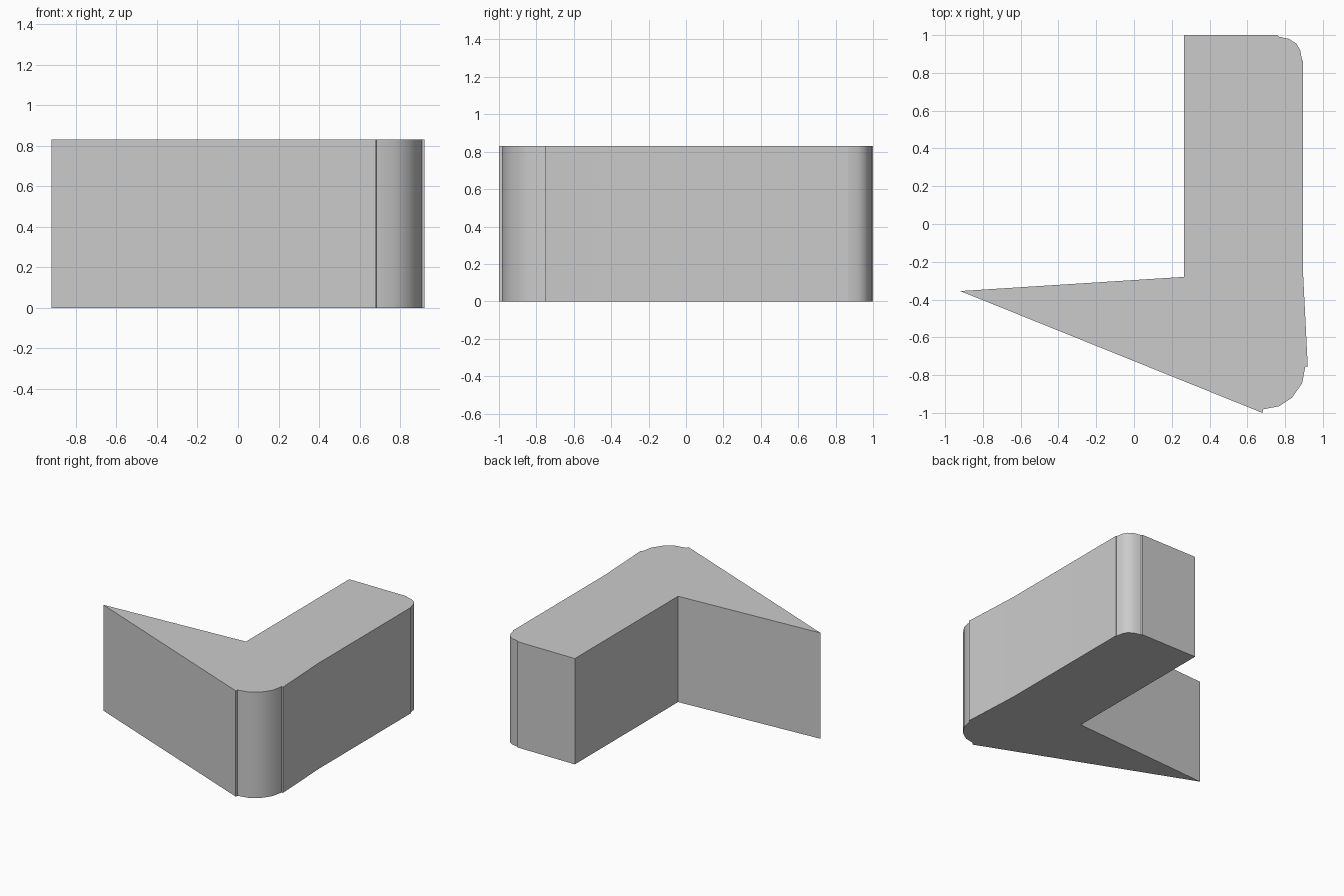
import bpy, bmesh

if "Cube" in bpy.data.objects:
    bpy.data.objects.remove(bpy.data.objects["Cube"])

HEIGHT = 0.83

# Outline seen from above, clockwise from the inner top corner
outline = [
    (0.265, 1.0), (0.76, 1.0),
    # rounded back corner with its small lips
    (0.765, 0.992), (0.82, 0.98), (0.86, 0.955), (0.88, 0.92), (0.89, 0.865),
    (0.896, 0.865), (0.896, -0.28), (0.92, -0.755),
    # rounded front corner with its small lips
    (0.907, -0.755), (0.89, -0.843), (0.838, -0.918), (0.768, -0.965), (0.683, -0.981),
    (0.68, -1.0),
    # pointed tip and inner corner
    (-0.92, -0.355), (0.265, -0.28),
]


def extrude_outline(name, points, height):
    bm = bmesh.new()
    face = bm.faces.new([bm.verts.new((x, y, 0)) for x, y in points])
    top = bmesh.ops.extrude_face_region(bm, geom=[face], use_keep_orig=True)["geom"]
    bmesh.ops.translate(bm, vec=(0, 0, height),
                        verts=[g for g in top if isinstance(g, bmesh.types.BMVert)])
    bmesh.ops.recalc_face_normals(bm, faces=bm.faces)
    mesh = bpy.data.meshes.new(name)
    bm.to_mesh(mesh)
    bm.free()
    obj = bpy.data.objects.new(name, mesh)
    bpy.context.collection.objects.link(obj)
    return obj


# Solid angled block, smooth only around the rounded corners
block = extrude_outline("angled_block", outline, HEIGHT)
bpy.context.view_layer.objects.active = block
block.select_set(True)
bpy.ops.object.shade_smooth_by_angle(angle=0.56)
